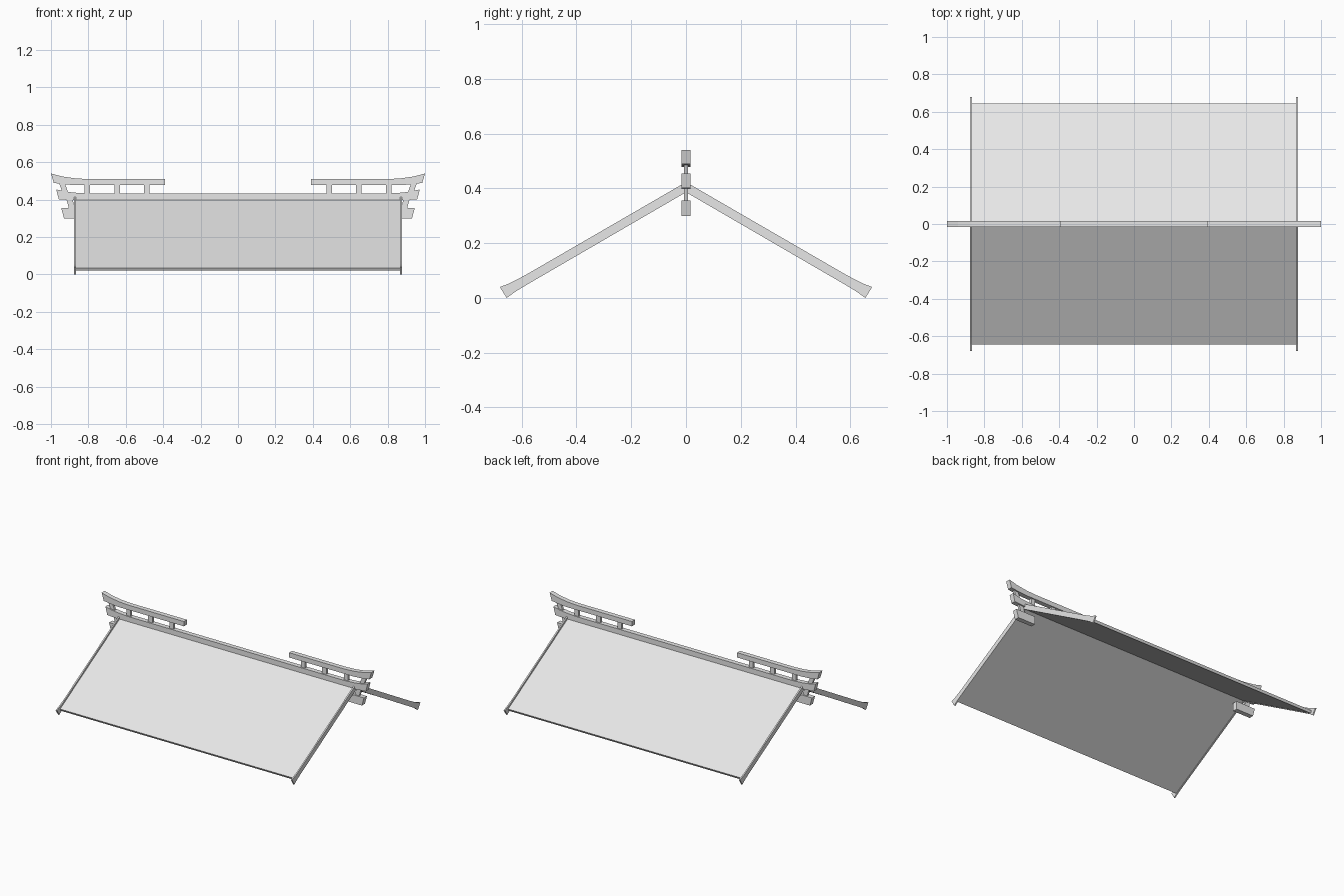
import bpy

cube = bpy.data.objects.get("Cube")
if cube:
    bpy.data.objects.remove(cube)

grey = bpy.data.materials.new("light_grey")
grey.use_nodes = True
grey.diffuse_color = (0.8, 0.8, 0.8, 1)
grey.node_tree.nodes["Principled BSDF"].inputs["Base Color"].default_value = (0.8, 0.8, 0.8, 1)


def prism(name, outline, low, high, axis):
    """Extrude an outline of (u, z) points along x or y."""
    def point(u, z, d):
        return (u, d, z) if axis == "y" else (d, u, z)
    n = len(outline)
    verts = [point(u, z, d) for d in (low, high) for u, z in outline]
    faces = [tuple(range(n)), tuple(range(2 * n - 1, n - 1, -1))]
    faces += [(i, i + n, (i + 1) % n + n, (i + 1) % n) for i in range(n)]
    mesh = bpy.data.meshes.new(name)
    mesh.from_pydata(verts, [], faces)
    mesh.materials.append(grey)
    obj = bpy.data.objects.new(name, mesh)
    bpy.context.collection.objects.link(obj)
    # Consistent outward normals
    import bmesh
    bm = bmesh.new()
    bm.from_mesh(mesh)
    bmesh.ops.recalc_face_normals(bm, faces=bm.faces)
    bm.to_mesh(mesh)
    bm.free()
    return obj


def gable(top, bottom):
    """Closed symmetric outline from apex-to-eave edges on the +u side."""
    return ([(-u, z) for u, z in reversed(top)] + top[1:]
            + list(reversed(bottom)) + [(-u, z) for u, z in bottom[1:]])


# Thin gabled roof slab
prism("roof_slab", gable([(0, 0.408), (0.645, 0.036)],
                         [(0, 0.39), (0.636, 0.021)]), -0.87, 0.87, "x")

# Gable boards with flared feet
board = gable([(0, 0.423), (0.575, 0.09), (0.61, 0.071), (0.645, 0.053), (0.68, 0.04)],
              [(0, 0.386), (0.58, 0.049), (0.62, 0.025), (0.655, 0.0)])

# Ridge beam with upturned ends
half_top = [(0, 0.433), (0.8, 0.433), (0.88, 0.438), (0.93, 0.445), (0.972, 0.455)]
half_bottom = [(0, 0.397), (0.88, 0.397), (0.958, 0.402)]
prism("ridge_beam", gable(half_top, half_bottom), -0.016, 0.016, "y")

# Ornaments at both ends of the ridge
upper_rail = [(0.39, 0.51), (0.8, 0.51), (0.87, 0.514), (0.94, 0.524), (1.0, 0.54),
              (0.985, 0.49), (0.93, 0.482), (0.87, 0.478), (0.39, 0.478)]
end_block = [(0.8, 0.355), (0.945, 0.355), (0.93, 0.3), (0.8, 0.3)]
upper_strut = [(0.925, 0.485), (0.957, 0.49), (0.937, 0.435), (0.905, 0.43)]
lower_strut = [(0.885, 0.405), (0.918, 0.405), (0.902, 0.345), (0.87, 0.345)]

for side, s in (("left", 1), ("right", -1)):
    def part(name, outline, depth):
        prism(f"{name}_{side}", [(s * u, z) for u, z in outline], -depth, depth, "y")

    part("upper_rail", upper_rail, 0.016)
    part("end_block", end_block, 0.016)
    part("upper_strut", upper_strut, 0.008)
    part("lower_strut", lower_strut, 0.008)
    for i, x in enumerate((0.487, 0.645, 0.805)):
        part(f"rail_post_{i + 1}", [(x - 0.015, 0.43), (x + 0.015, 0.43),
                                    (x + 0.015, 0.482), (x - 0.015, 0.482)], 0.008)
    prism(f"gable_board_{side}", board, *sorted((s * 0.867, s * 0.876)), "x")
